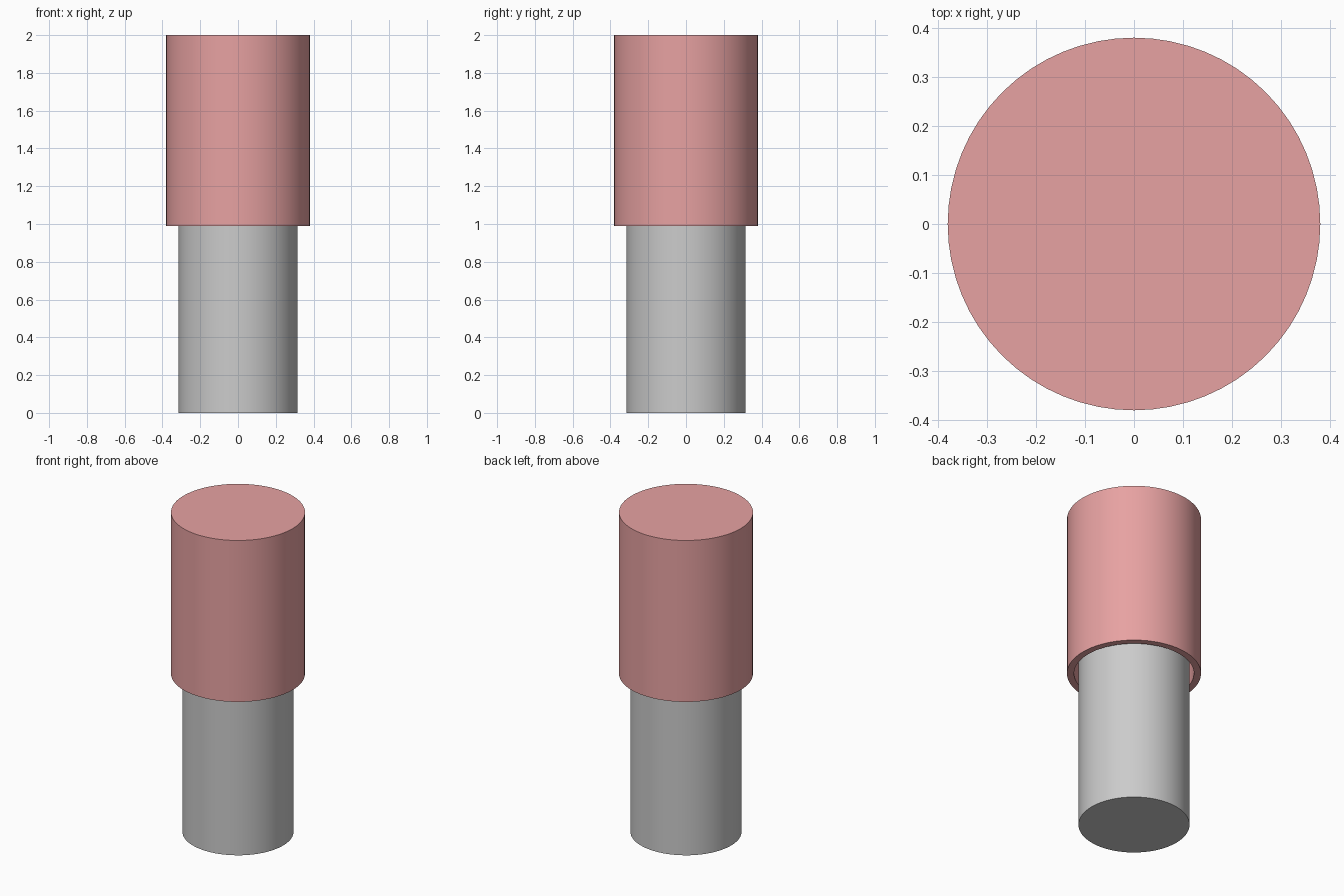
import bpy, bmesh, math

if "Cube" in bpy.data.objects:
    bpy.data.objects.remove(bpy.data.objects["Cube"])


def lathe(name, profile, color=None, sides=64):
    """Revolve an (r, z) profile, starting and ending on the axis, about z."""
    bm = bmesh.new()
    verts = [bm.verts.new((r, 0, z)) for r, z in profile]
    edges = [bm.edges.new(pair) for pair in zip(verts, verts[1:])]
    bmesh.ops.spin(bm, geom=verts + edges, cent=(0, 0, 0), axis=(0, 0, 1),
                   angle=math.tau, steps=sides, use_duplicate=False)
    bmesh.ops.remove_doubles(bm, verts=bm.verts, dist=1e-4)
    bmesh.ops.recalc_face_normals(bm, faces=bm.faces)
    mesh = bpy.data.meshes.new(name)
    bm.to_mesh(mesh)
    bm.free()
    obj = bpy.data.objects.new(name, mesh)
    bpy.context.collection.objects.link(obj)
    if color:
        mat = bpy.data.materials.new(name + "_color")
        mat.diffuse_color = color
        mat.use_nodes = True
        mat.node_tree.nodes["Principled BSDF"].inputs["Base Color"].default_value = mat.diffuse_color
        mesh.materials.append(mat)
    bpy.ops.object.select_all(action='DESELECT')
    obj.select_set(True)
    bpy.context.view_layer.objects.active = obj
    bpy.ops.object.shade_smooth_by_angle(angle=math.radians(30))
    return obj


# Grey barrel, running up inside the cap to its roof
lathe("barrel", [(0, 0), (0.315, 0), (0.315, 1.96), (0, 1.96)])

# Hollow pink cap, open at the bottom with a small gap around the barrel
lathe("cap", [(0, 1.96), (0.34, 1.96), (0.34, 0.99),
              (0.38, 0.99), (0.38, 2.0), (0, 2.0)],
      (0.80, 0.36, 0.36, 1))
